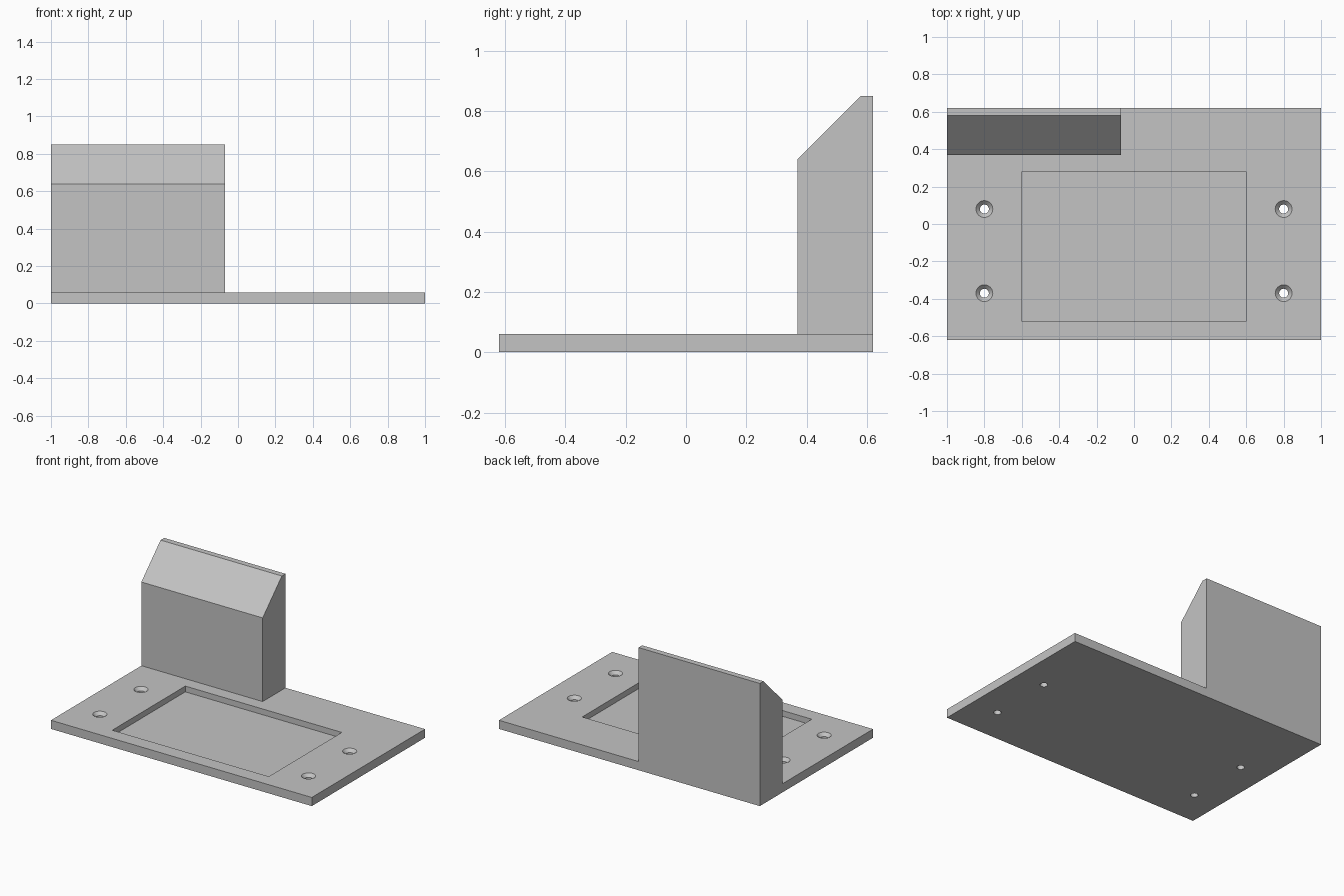
import bpy
import bmesh
from math import radians, tau
from mathutils import Matrix, Vector

if "Cube" in bpy.data.objects:
    bpy.data.objects.remove(bpy.data.objects["Cube"], do_unlink=True)

# Single grey finish
grey = bpy.data.materials.new("plain grey")
grey.use_nodes = True
colour = (0.55, 0.55, 0.55, 1)
grey.diffuse_color = colour
grey.node_tree.nodes["Principled BSDF"].inputs["Base Color"].default_value = colour

THICK = 0.06


def finish(name, bm):
    bmesh.ops.recalc_face_normals(bm, faces=bm.faces)
    mesh = bpy.data.meshes.new(name)
    bm.to_mesh(mesh)
    bm.free()
    mesh.materials.append(grey)
    obj = bpy.data.objects.new(name, mesh)
    bpy.context.collection.objects.link(obj)
    return obj


def prism(name, profile, x0, x1):
    """Extrude a (y, z) profile along x."""
    bm = bmesh.new()
    face = bm.faces.new([bm.verts.new((x0, y, z)) for y, z in profile])
    ext = bmesh.ops.extrude_face_region(bm, geom=[face])
    verts = [v for v in ext["geom"] if isinstance(v, bmesh.types.BMVert)]
    bmesh.ops.translate(bm, verts=verts, vec=(x1 - x0, 0, 0))
    if not face.is_valid or len(bm.faces) == len(profile) + 1:
        bmesh.ops.holes_fill(bm, edges=bm.edges)
    return finish(name, bm)


def box(name, x0, x1, y0, y1, z0, z1):
    return prism(name, [(y0, z0), (y1, z0), (y1, z1), (y0, z1)], x0, x1)


def lathe(name, profile, centre):
    """Revolve an (r, z) profile about a vertical axis."""
    bm = bmesh.new()
    verts = [bm.verts.new((r, 0, z)) for r, z in profile]
    edges = [bm.edges.new(pair) for pair in zip(verts, verts[1:])]
    bmesh.ops.spin(bm, geom=verts + edges, cent=(0, 0, 0), axis=(0, 0, 1),
                   angle=tau, steps=32)
    bmesh.ops.remove_doubles(bm, verts=bm.verts, dist=0.0001)
    bmesh.ops.transform(bm, matrix=Matrix.Translation(Vector(centre)), verts=bm.verts)
    return finish(name, bm)


def combine(target, tool, operation):
    mod = target.modifiers.new(tool.name, "BOOLEAN")
    mod.operation, mod.solver, mod.object = operation, "EXACT", tool
    tool.hide_render = True
    bpy.context.view_layer.update()
    with bpy.context.temp_override(object=target, active_object=target):
        bpy.ops.object.modifier_apply(modifier=mod.name)
    bpy.data.objects.remove(tool, do_unlink=True)


# Base plate
plate = box("base_plate", -1, 1, -0.62, 0.62, 0, THICK)

# Shallow rectangular pocket
combine(plate, box("pocket_cutter", -0.6, 0.6, -0.52, 0.28, 0.02, 0.1), "DIFFERENCE")

# Four countersunk screw holes
hole = [(0, -0.05), (0.024, -0.05), (0.024, 0.039), (0.045, THICK), (0.045, 0.1), (0, 0.1)]
for x in (-0.8, 0.8):
    for y in (-0.37, 0.08):
        combine(plate, lathe("hole_cutter", hole, (x, y, 0)), "DIFFERENCE")

# Upright block with a sloped front top edge, fused to the plate
block_side = [(0.37, 0), (0.62, 0), (0.62, 0.85), (0.58, 0.85), (0.37, 0.64)]
combine(plate, prism("upright_block", block_side, -1, -0.07), "UNION")
plate.name = "plate_with_block"

bpy.ops.object.select_all(action="DESELECT")
plate.select_set(True)
bpy.context.view_layer.objects.active = plate
bpy.ops.object.shade_smooth_by_angle(angle=radians(30))
